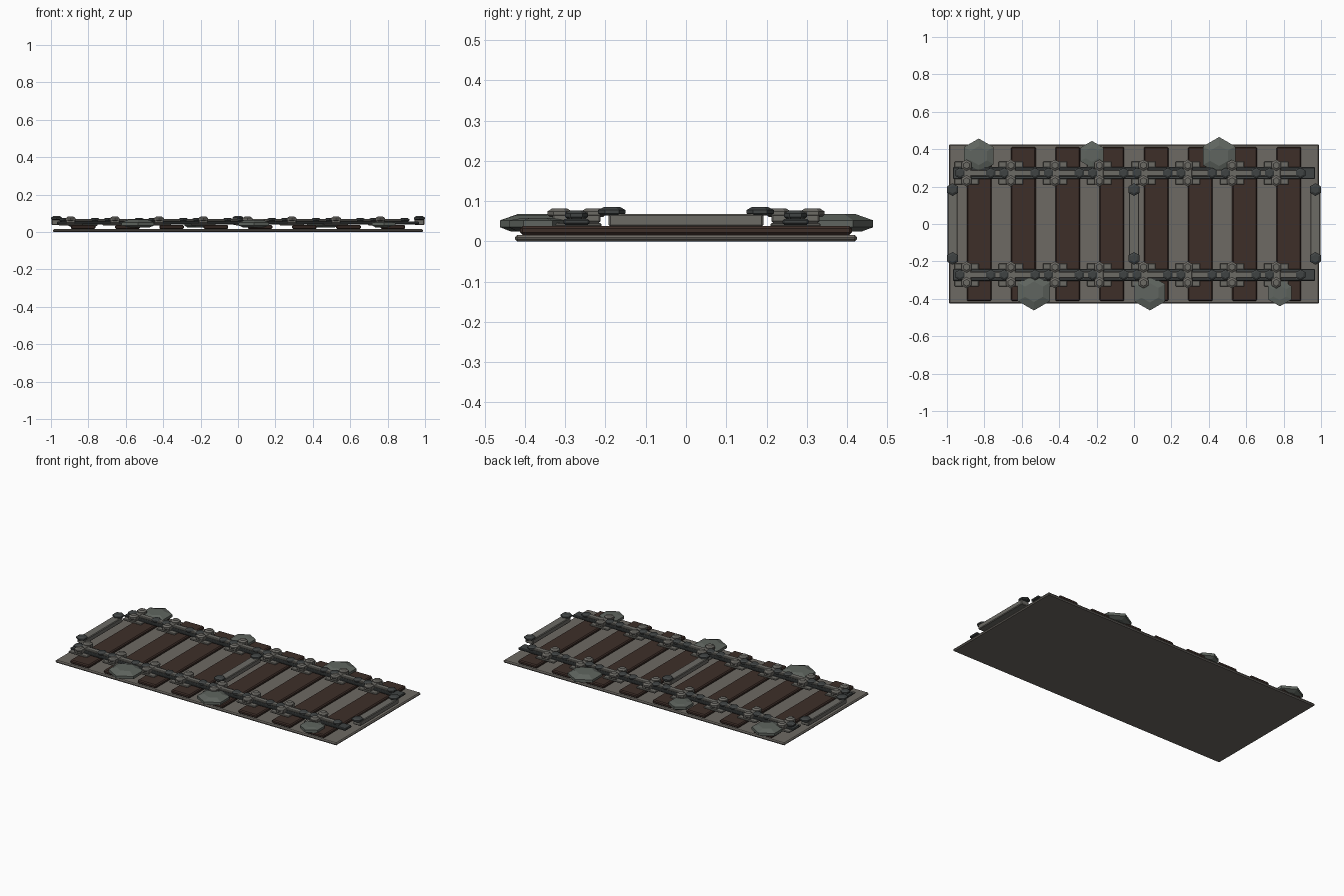
import bpy, bmesh, math

if "Cube" in bpy.data.objects:
    bpy.data.objects.remove(bpy.data.objects["Cube"])


def material(name, c):
    m = bpy.data.materials.new(name)
    m.diffuse_color = (*c, 1)
    m.use_nodes = True
    m.node_tree.nodes["Principled BSDF"].inputs["Base Color"].default_value = m.diffuse_color
    return m


STONE = material("warm_grey", (0.155, 0.142, 0.125))
WOOD = material("dark_wood", (0.048, 0.028, 0.022))
IRON = material("dark_iron", (0.05, 0.056, 0.056))
STEEL = material("worn_steel", (0.15, 0.145, 0.13))
ROCK = material("green_grey_rock", (0.115, 0.13, 0.115))


def finish(name, bm, mat):
    bmesh.ops.recalc_face_normals(bm, faces=bm.faces)
    me = bpy.data.meshes.new(name)
    bm.to_mesh(me)
    bm.free()
    me.materials.append(mat)
    ob = bpy.data.objects.new(name, me)
    bpy.context.collection.objects.link(ob)
    return ob


def box(name, x, y, z, mat, bevel=0.004):
    """Bevelled box from (min, max) ranges."""
    bm = bmesh.new()
    bmesh.ops.create_cube(bm, size=1)
    for v in bm.verts:
        v.co = [r[0] if c < 0 else r[1] for c, r in zip(v.co, (x, y, z))]
    ob = finish(name, bm, mat)
    if bevel:
        m = ob.modifiers.new("edge", 'BEVEL')
        m.width = bevel
        m.segments = 1
    return ob


def hexa(name, x, y, rings, mat):
    """Six-sided solid from (radius, z) rings, corners pointing along y."""
    bm = bmesh.new()
    loops = []
    for r, z in rings:
        loops.append([bm.verts.new((x + r * math.sin(k * math.pi / 3),
                                    y + r * math.cos(k * math.pi / 3), z)) for k in range(6)])
    for a, b in zip(loops, loops[1:]):
        for k in range(6):
            bm.faces.new((a[k], a[(k + 1) % 6], b[(k + 1) % 6], b[k]))
    bm.faces.new(loops[0])
    bm.faces.new(loops[-1])
    return finish(name, bm, mat)


def bolt(name, x, y, r, z0, z1, mat):
    h = z1 - z0
    hexa(name, x, y, [(r * .8, z0), (r, z0 + h * .25), (r, z0 + h * .65), (r * .6, z1)], mat)


# ground bed
box("track_bed", (-.99, .99), (-.425, .425), (0, .016), STONE, .006)

# sleepers
PITCH = 0.2365
for i in range(8):
    x = (i - 3.5) * PITCH
    box("sleeper", (x - .066, x + .066), (-.412, .412), (.016, .038), WOOD, .006)

# rails with their plates and bolts
for s in (-1, 1):
    y = s * .272
    box("rail_foot", (-.968, .968), (y - .032, y + .032), (.041, .056), IRON)
    box("rail_head", (-.912, .912), (y - .018, y + .018), (.055, .069), STEEL)
    for i in range(8):
        x = -.895 + i * PITCH
        box("rail_plate", (x - .065, x + .065), (y - .062, y + .062), (.036, .046), STEEL, .003)
        box("rail_clip", (x - .025, x + .025), (y - .06, y + .06), (.046, .07), STEEL)
        for t in (-1, 1):
            bolt("plate_bolt", x, y + t * .042, .03, .06, .082, STEEL)
        for dx in (-.035, .13):
            bolt("rail_bolt", x + dx, y, .029, .056, .076, IRON)

# cross ties holding the gauge
for x in (-.97, 0, .97):
    box("cross_tie", (x - .027, x + .027), (-.192, .192), (.037, .068), STEEL)
    for y in (-.184, .184):
        bolt("cross_tie_bolt", x, y, .034, .064, .085, IRON)

# edge rocks
for x, y, r in ((-.83, .365, .092), (-.225, .372, .072), (.455, .365, .1),
                (-.535, -.362, .1), (.085, -.368, .094), (.78, -.368, .072)):
    hexa("edge_rock", x, y, [(r * .7, .024), (r, .035), (r, .052), (r * .55, .03 + r * .38)], ROCK)
